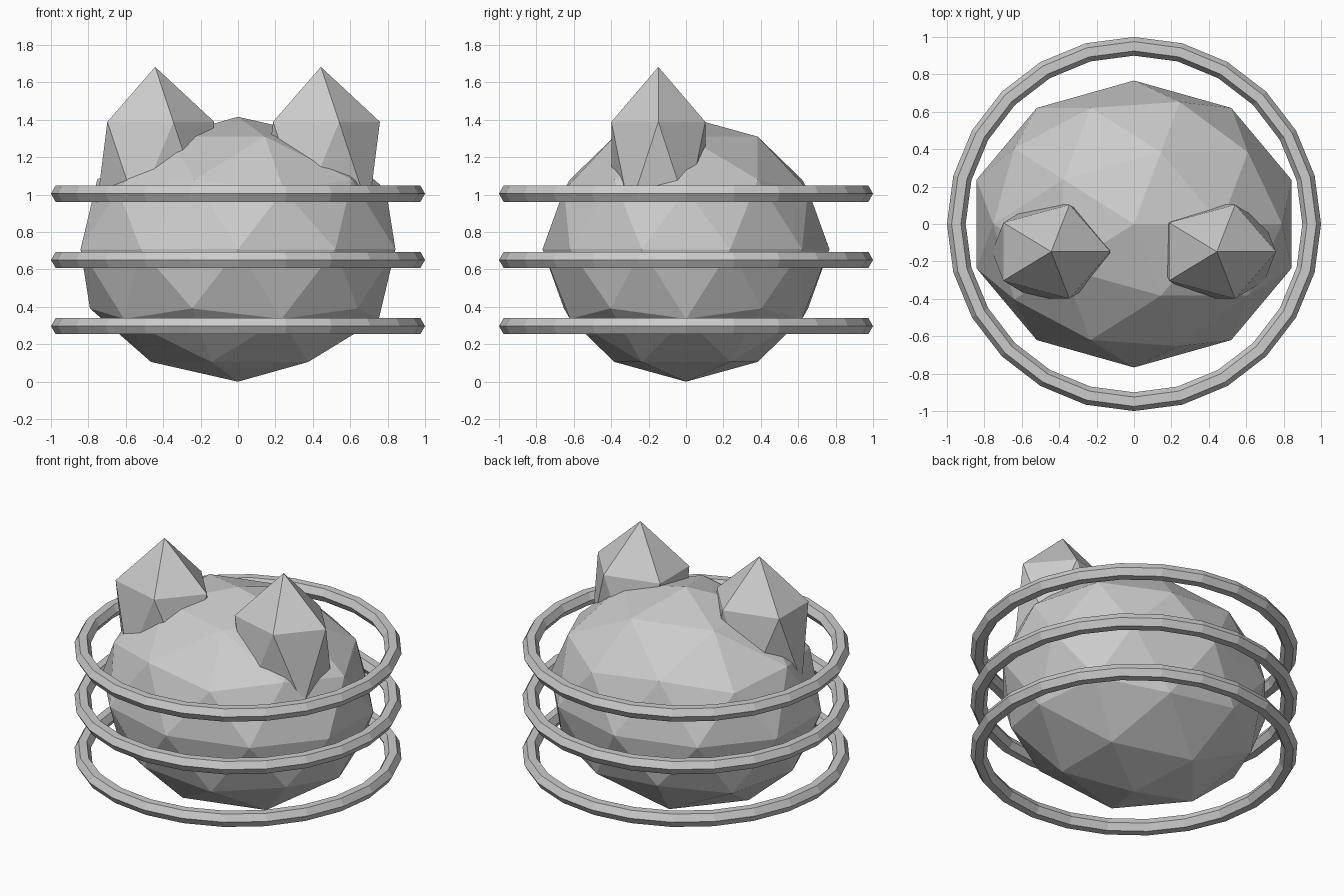
import bpy
import math

if "Cube" in bpy.data.objects:
    bpy.data.objects.remove(bpy.data.objects["Cube"])

grey = bpy.data.materials.new("plain_grey")
grey.diffuse_color = (0.6, 0.6, 0.6, 1.0)
grey.use_nodes = True
grey.node_tree.nodes["Principled BSDF"].inputs["Base Color"].default_value = grey.diffuse_color


def finish(name):
    obj = bpy.context.object
    obj.name = name
    obj.data.materials.append(grey)
    bpy.ops.object.shade_flat()
    return obj


def faceted_ball(name, level, centre, radii):
    bpy.ops.mesh.primitive_ico_sphere_add(subdivisions=level, radius=1, location=centre)
    obj = finish(name)
    obj.scale = radii
    bpy.ops.object.transform_apply(location=False, rotation=False, scale=True)


# Faceted body
faceted_ball("body", 2, (0, 0, 0.708), (0.885, 0.767, 0.708))

# Pointed ears, sunk into the body
for side, x in (("left", -0.443), ("right", 0.443)):
    faceted_ball(side + "_ear", 1, (x, -0.148, 1.152), (0.353, 0.295, 0.531))

# Three stacked rings with a six-sided section
for label, z in (("lower", 0.297), ("middle", 0.651), ("upper", 1.005)):
    bpy.ops.mesh.primitive_torus_add(major_segments=24, minor_segments=6,
                                     major_radius=0.95, minor_radius=0.05,
                                     location=(0, 0, z))
    finish(label + "_ring")
